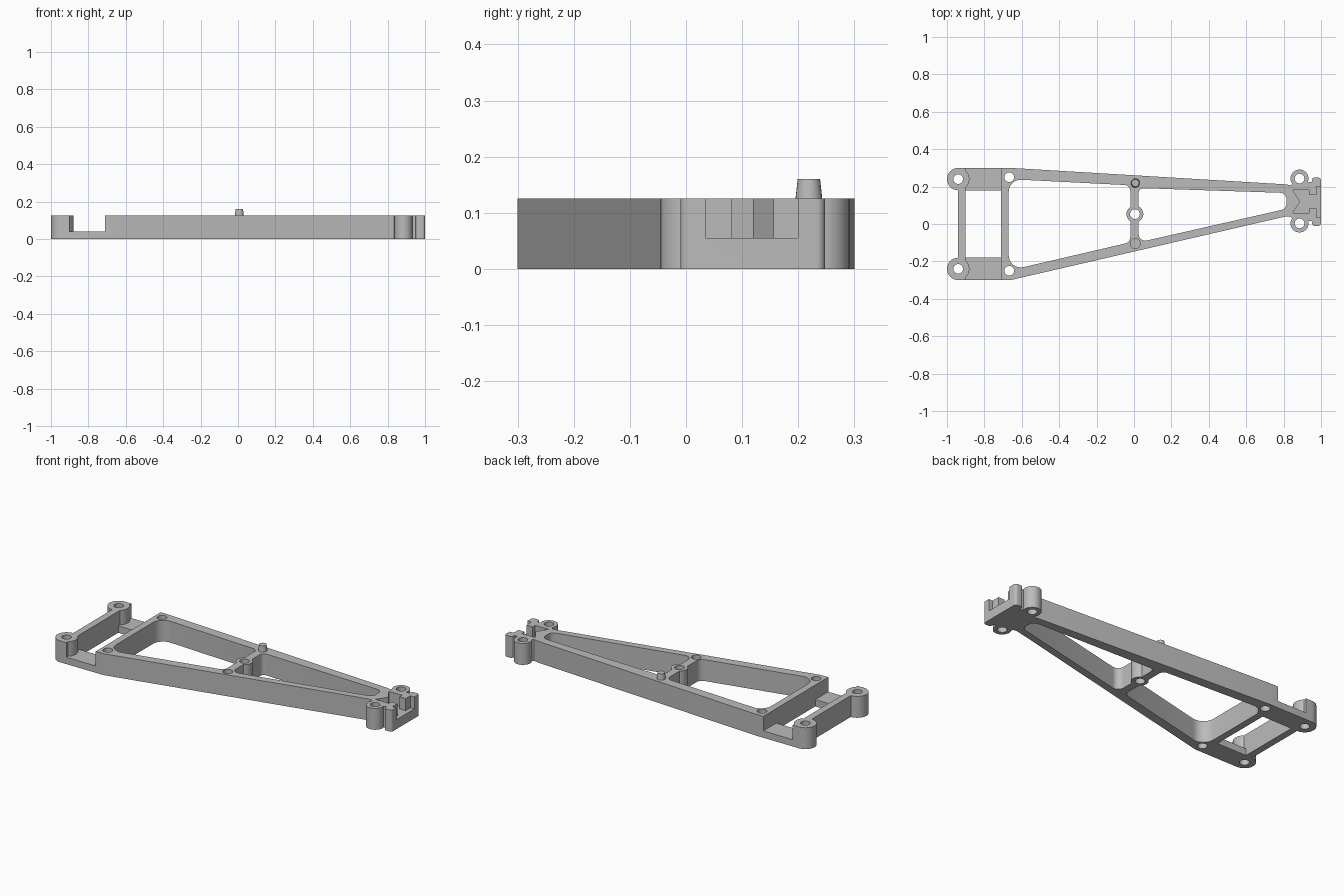
import bpy, bmesh, math
from mathutils import Vector

old = bpy.data.objects.get("Cube")
if old:
    bpy.data.objects.remove(old)

GREY = (0.5, 0.5, 0.5, 1)
mat = bpy.data.materials.new("plain grey")
mat.use_nodes = True
mat.diffuse_color = GREY
mat.node_tree.nodes["Principled BSDF"].inputs["Base Color"].default_value = GREY

TOP = 0.125
BELOW, ABOVE = -0.1, 0.3     # cutter range


def rounded(corners, steps=8):
    """Outline with a fillet on each (x, y, radius) corner."""
    out = []
    n = len(corners)
    for i, (x, y, r) in enumerate(corners):
        p = Vector((x, y))
        if r == 0:
            out.append(p)
            continue
        a = (Vector(corners[i - 1][:2]) - p).normalized()
        b = (Vector(corners[(i + 1) % n][:2]) - p).normalized()
        half = a.angle(b) / 2
        centre = p + (a + b).normalized() * r / math.sin(half)
        reach = r / math.tan(half)
        start, end = p + a * reach - centre, p + b * reach - centre
        sweep = start.angle_signed(end)
        for k in range(steps + 1):
            t = -sweep * k / steps
            c, s = math.cos(t), math.sin(t)
            out.append(centre + Vector((start.x * c - start.y * s,
                                        start.x * s + start.y * c)))
    return out


def circle(x, y, r, n=32):
    return [Vector((x + r * math.cos(math.tau * k / n),
                    y + r * math.sin(math.tau * k / n))) for k in range(n)]


def box(x0, x1, y0, y1):
    return [Vector(p) for p in ((x0, y0), (x1, y0), (x1, y1), (x0, y1))]


def prism(name, outline, z0=0.0, z1=TOP):
    bm = bmesh.new()
    face = bm.faces.new([bm.verts.new((p.x, p.y, z0)) for p in outline])
    top = bmesh.ops.extrude_face_region(bm, geom=[face])["geom"]
    bmesh.ops.translate(bm, vec=(0, 0, z1 - z0),
                        verts=[v for v in top if isinstance(v, bmesh.types.BMVert)])
    bmesh.ops.recalc_face_normals(bm, faces=bm.faces)
    mesh = bpy.data.meshes.new(name)
    bm.to_mesh(mesh)
    bm.free()
    mesh.materials.append(mat)
    ob = bpy.data.objects.new(name, mesh)
    bpy.context.collection.objects.link(ob)
    return ob


def combine(target, operation, outline, z0, z1):
    """Join or cut a prism into the target, then drop the helper."""
    tool = prism("helper", outline, z0, z1)
    mod = target.modifiers.new("shape", "BOOLEAN")
    mod.operation, mod.solver, mod.object = operation, "EXACT", tool
    bpy.context.view_layer.objects.active = target
    bpy.ops.object.modifier_apply(modifier=mod.name)
    bpy.data.objects.remove(tool)


def cut(outline, z0=BELOW, z1=ABOVE):
    combine(frame, "DIFFERENCE", outline, z0, z1)


# Tapering plate with the squared narrow end
frame = prism("arm_frame", rounded([
    (-0.94, 0.3, 0), (-0.66, 0.3, 0), (0.81, 0.212, 0), (0.838, 0.207, 0),
    (0.86, 0.225, 0), (0.95, 0.225, 0), (0.955, 0.248, 0.01), (1, 0.248, 0.015),
    (1, -0.01, 0.015), (0.955, -0.01, 0.01), (0.95, 0.015, 0), (0.86, 0.015, 0),
    (0.835, 0.04, 0), (0.81, 0.04, 0), (-0.66, -0.3, 0), (-0.94, -0.3, 0)]))

# Lightening windows
cut(rounded([(-0.67, 0.24, 0.065), (-0.02, 0.207, 0.03),
             (-0.02, -0.098, 0.035), (-0.67, -0.249, 0.065)]))
cut(rounded([(0.025, 0.192, 0.025), (0.815, 0.166, 0.034),
             (0.815, 0.081, 0.034), (0.025, -0.098, 0.035)]))

# Wide end: open window and lowered side pads
cut(box(-0.9, -0.71, -0.18, 0.18))
cut(box(-0.9, -0.71, -0.4, 0.4), 0.04)

# Round screw lugs and the boss in the cross bar
lugs = [(-0.94, 0.24, 0.06), (-0.94, -0.24, 0.06),
        (0.885, 0.243, 0.048), (0.885, 0.003, 0.048), (0.005, 0.053, 0.045)]
for lug in lugs:
    combine(frame, "UNION", circle(*lug), 0, TOP)

# Through holes
for x, y, _ in lugs:
    cut(circle(x, y, 0.026, 24))
for side in (-1, 1):
    cut(circle(-0.667, side * 0.25, 0.026, 24))

# Blind socket for a matching peg
cut(circle(0.007, -0.105, 0.026, 24), 0.085)

# Stepped latch pocket, open at the narrow end
cut([Vector(p) for p in (
    (1.1, 0.035), (0.975, 0.035), (0.975, 0.082), (0.935, 0.082),
    (0.935, 0.058), (0.848, 0.058), (0.888, 0.12), (0.848, 0.182),
    (0.935, 0.182), (0.935, 0.156), (0.975, 0.156), (0.975, 0.2), (1.1, 0.2))],
    0.055)

# Tapered locating peg
bm = bmesh.new()
bmesh.ops.create_cone(bm, cap_ends=True, segments=24,
                      radius1=0.025, radius2=0.02, depth=0.045)
bmesh.ops.translate(bm, verts=bm.verts, vec=(0.007, 0.219, 0.1375))
mesh = bpy.data.meshes.new("locating_peg")
bm.to_mesh(mesh)
bm.free()
mesh.materials.append(mat)
peg = bpy.data.objects.new("locating_peg", mesh)
bpy.context.collection.objects.link(peg)

# Smooth the round walls, keep the edges crisp
bpy.ops.object.select_all(action="DESELECT")
for ob in (frame, peg):
    ob.select_set(True)
bpy.context.view_layer.objects.active = frame
bpy.ops.object.shade_smooth_by_angle(angle=math.radians(30))
